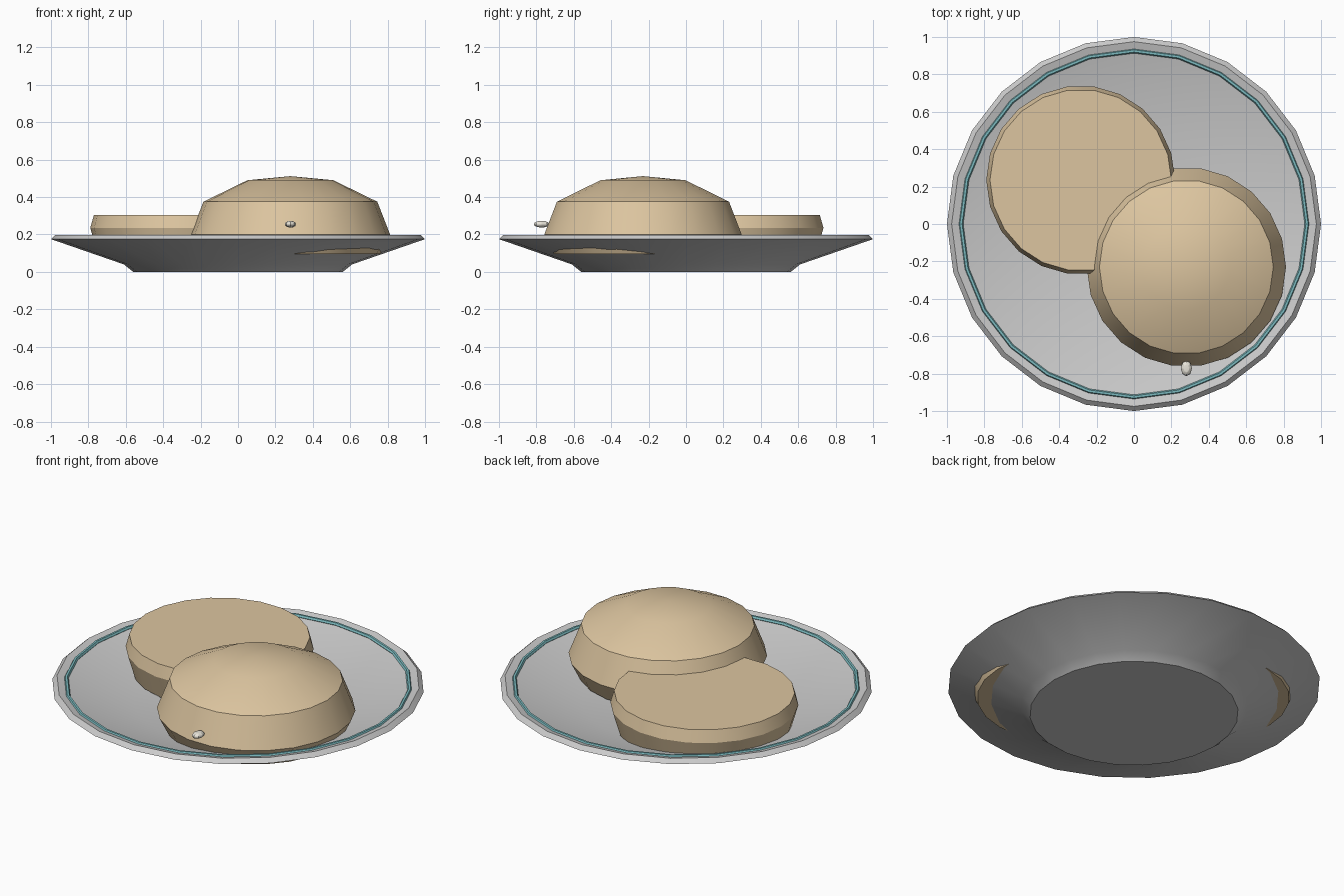
import bpy, bmesh, math

if "Cube" in bpy.data.objects:
    bpy.data.objects.remove(bpy.data.objects["Cube"])


def material(name, rgb):
    m = bpy.data.materials.new(name)
    m.diffuse_color = (*rgb, 1)
    m.use_nodes = True
    m.node_tree.nodes["Principled BSDF"].inputs["Base Color"].default_value = m.diffuse_color
    return m


def finish(ob, mat):
    if mat:
        ob.data.materials.append(mat)
    bpy.ops.object.select_all(action='DESELECT')
    ob.select_set(True)
    bpy.context.view_layer.objects.active = ob
    bpy.ops.object.shade_smooth_by_angle(angle=math.radians(30))


def lathe(name, profile, sides, center=(0, 0), mat=None):
    """Revolve (radius, z) points; a zero radius makes a single pole vertex."""
    bm = bmesh.new()
    rings = []
    for r, z in profile:
        n = 1 if r == 0 else sides
        rings.append([bm.verts.new((r * math.cos(2 * math.pi * i / sides),
                                    r * math.sin(2 * math.pi * i / sides), z))
                      for i in range(n)])
    for a, b in zip(rings, rings[1:]):
        for i in range(sides):
            j = (i + 1) % sides
            if len(a) == 1:
                bm.faces.new((a[0], b[j], b[i]))
            elif len(b) == 1:
                bm.faces.new((a[i], a[j], b[0]))
            else:
                bm.faces.new((a[i], a[j], b[j], b[i]))
    bmesh.ops.recalc_face_normals(bm, faces=bm.faces)
    me = bpy.data.meshes.new(name)
    bm.to_mesh(me)
    bm.free()
    ob = bpy.data.objects.new(name, me)
    bpy.context.collection.objects.link(ob)
    ob.location = (center[0], center[1], 0)
    finish(ob, mat)
    return ob


bread = material("bread", (0.72, 0.56, 0.35))
teal = material("teal_glaze", (0.20, 0.50, 0.53))
cream = material("seed_cream", (0.80, 0.77, 0.69))

# Plate: foot, sloping underside, rim and shallow well
lathe("plate", [(0, 0), (0.56, 0), (0.61, 0.04), (1.0, 0.175), (0.975, 0.198),
                (0.945, 0.19), (0.56, 0.085), (0, 0.085)], 24)

# Painted ring inside the rim
bpy.ops.mesh.primitive_torus_add(major_segments=24, minor_segments=6,
                                 major_radius=0.925, minor_radius=0.012,
                                 location=(0, 0, 0.185))
ring = bpy.context.object
ring.name = "plate_ring"
finish(ring, teal)

# Bottom half of the bun, cut side up
lathe("bun_bottom", [(0, 0.098), (0.465, 0.098), (0.505, 0.235),
                     (0.485, 0.305), (0, 0.305)], 22, (-0.285, 0.235), bread)

# Domed top half of the bun
lathe("bun_top", [(0, 0.095), (0.48, 0.095), (0.533, 0.2), (0.465, 0.375),
                  (0.23, 0.49), (0, 0.512)], 22, (0.28, -0.23), bread)

# Seed on the front of the bun
bpy.ops.mesh.primitive_uv_sphere_add(segments=8, ring_count=6, radius=1,
                                     location=(0.28, -0.772, 0.255))
seed = bpy.context.object
seed.name = "seed"
seed.scale = (0.03, 0.042, 0.018)
finish(seed, cream)
